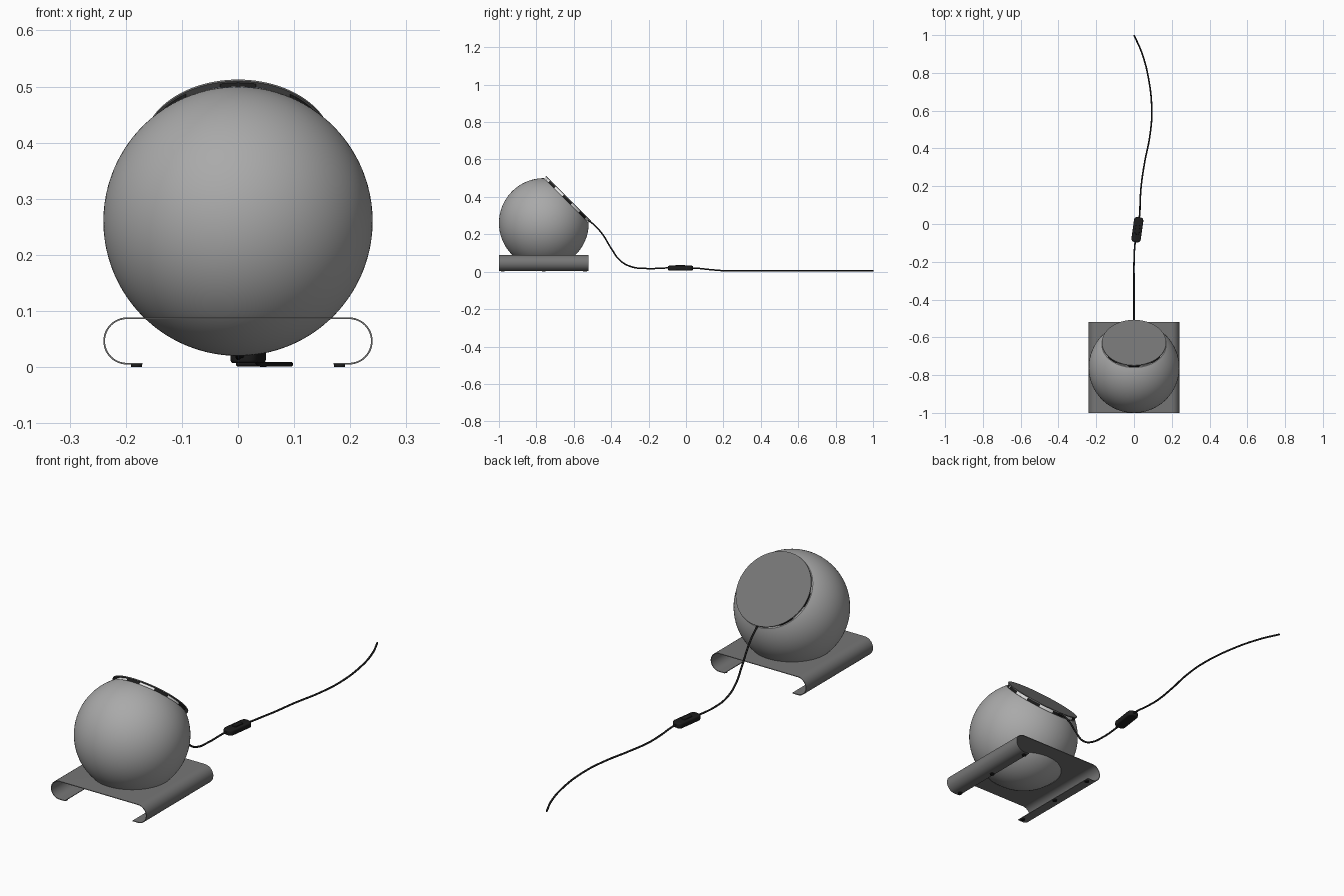
import bpy, bmesh, math
from mathutils import Vector, Matrix

if "Cube" in bpy.data.objects:
    bpy.data.objects.remove(bpy.data.objects["Cube"])


def material(name, v):
    m = bpy.data.materials.new(name)
    m.diffuse_color = (v, v, v, 1)
    m.use_nodes = True
    m.node_tree.nodes["Principled BSDF"].inputs["Base Color"].default_value = m.diffuse_color
    return m


LIGHT = material("light grey", 0.40)
GREY = material("mid grey", 0.18)
BLACK = material("black", 0.012)
WHITE = material("white", 0.95)

CENTRE = Vector((0, -0.76, 0.26))
TILT = Matrix.Translation(CENTRE) @ Matrix.Rotation(math.radians(-45), 4, 'X')


def finish(name, bm, mat, matrix=None, angle=35):
    bmesh.ops.remove_doubles(bm, verts=bm.verts, dist=1e-5)
    bmesh.ops.recalc_face_normals(bm, faces=bm.faces)
    me = bpy.data.meshes.new(name)
    if matrix:
        bm.transform(matrix)
    bm.to_mesh(me)
    bm.free()
    me.materials.append(mat)
    ob = bpy.data.objects.new(name, me)
    bpy.context.collection.objects.link(ob)
    smooth(ob, angle)
    return ob


def smooth(ob, angle=35):
    bpy.ops.object.select_all(action='DESELECT')
    ob.select_set(True)
    bpy.context.view_layer.objects.active = ob
    bpy.ops.object.shade_smooth_by_angle(angle=math.radians(angle))


def lathe(name, profile, mat, matrix=None, steps=96, sweep=math.tau, start=0):
    """Revolve (radius, height) points about z."""
    bm = bmesh.new()
    vs = [bm.verts.new((r * math.cos(start), r * math.sin(start), z)) for r, z in profile]
    es = [bm.edges.new(p) for p in zip(vs, vs[1:])]
    bmesh.ops.spin(bm, geom=vs + es, cent=(0, 0, 0), axis=(0, 0, 1),
                   angle=sweep, steps=steps)
    return finish(name, bm, mat, matrix)


def disc(name, r, z0, z1, mat, matrix=None, steps=96):
    return lathe(name, [(0, z0), (r, z0), (r, z1), (0, z1)], mat, matrix, steps)


# globe, cut at 45 degrees towards the back and top
R = 0.24
prof = [(R * math.sin(a), R * math.cos(a))
        for a in (math.radians(45 + 135 * i / 48) for i in range(49))]
prof[-1] = (0, -R)
lathe("globe_shell", [(0, 0.164), (0.163, 0.164), (0.163, 0.1697)] + prof, LIGHT, TILT)

# tilted back plate, pale inner disc and black spacers in the gap
disc("back_plate", 0.17, 0.183, 0.187, GREY, TILT)
disc("inner_disc", 0.158, 0.165, 0.1825, WHITE, TILT)
for i in range(8):
    a = math.tau * i / 8 + math.radians(90 - 11)
    lathe(f"spacer_{i + 1}", [(0.157, 0.166), (0.166, 0.166), (0.166, 0.183),
                              (0.157, 0.183), (0.157, 0.166)], BLACK, TILT,
          steps=8, sweep=math.radians(22), start=a)

# bent sheet base: flat top, curled sides, short lips below
half = [(0.198 + 0.042 * math.sin(a), 0.0465 + 0.042 * math.cos(a))
        for a in (math.pi * i / 24 for i in range(25))] + [(0.17, 0.0045)]
inner = [(0.198 + 0.039 * math.sin(a), 0.0465 + 0.039 * math.cos(a))
         for a in (math.pi * i / 24 for i in range(25))] + [(0.17, 0.0075)]
outline = half + inner[::-1]
outline += [(-x, z) for x, z in outline[::-1]]
bm = bmesh.new()
f = bm.faces.new([bm.verts.new((x, -1.0, z)) for x, z in outline])
ext = bmesh.ops.extrude_face_region(bm, geom=[f])
bmesh.ops.translate(bm, vec=(0, 0.48, 0),
                    verts=[v for v in ext["geom"] if isinstance(v, bmesh.types.BMVert)])
base = finish("bent_base", bm, GREY)

# round hole that the globe sits in
cutter = disc("hole_cutter", 0.167, 0.06, 0.12, GREY, Matrix.Translation((0, -0.76, 0)))
cutter.hide_render = True
mod = base.modifiers.new("hole", 'BOOLEAN')
mod.object = cutter
mod.operation = 'DIFFERENCE'
mod.solver = 'EXACT'
bpy.context.view_layer.objects.active = base
bpy.ops.object.modifier_apply(modifier="hole")
bpy.data.objects.remove(cutter)
smooth(base)

# small pads under the lips
for sx, side in ((-1, "left"), (1, "right")):
    for i, y in enumerate((-0.98, -0.76, -0.54)):
        disc(f"pad_{side}_{i + 1}", 0.01, 0, 0.0047, BLACK,
             Matrix.Translation((sx * 0.181, y, 0)), 24)

# power cable
path = [(0, -0.53, 0.277), (0, -0.505, 0.262), (0, -0.45, 0.205), (0, -0.40, 0.125),
        (0, -0.35, 0.058), (0, -0.29, 0.026), (0, -0.21, 0.017), (0.006, -0.1, 0.02),
        (0.018, -0.03, 0.02), (0.03, 0.05, 0.019), (0.033, 0.13, 0.011),
        (0.039, 0.21, 0.005), (0.057, 0.33, 0.005), (0.083, 0.46, 0.005),
        (0.094, 0.59, 0.005), (0.077, 0.77, 0.005), (0.04, 0.91, 0.005), (0, 1.0, 0.005)]
cu = bpy.data.curves.new("power_cable", 'CURVE')
cu.dimensions = '3D'
cu.bevel_depth = 0.0042
cu.bevel_resolution = 3
cu.use_fill_caps = True
sp = cu.splines.new('BEZIER')
sp.bezier_points.add(len(path) - 1)
for p, co in zip(sp.bezier_points, path):
    p.co = co
    p.handle_left_type = p.handle_right_type = 'AUTO'
cu.materials.append(BLACK)
cable = bpy.data.objects.new("power_cable", cu)
bpy.context.collection.objects.link(cable)
bpy.ops.object.select_all(action='DESELECT')
cable.select_set(True)
bpy.context.view_layer.objects.active = cable
bpy.ops.object.convert(target='MESH')
smooth(cable, 50)


# inline switch: rounded capsule body with a raised slider
def pill(name, w, l, z0, z1, corner, edge):
    bm = bmesh.new()
    bmesh.ops.create_cube(bm, size=1)
    bmesh.ops.scale(bm, vec=(w, l, z1 - z0), verts=bm.verts)
    up = [e for e in bm.edges if abs(e.verts[0].co.z - e.verts[1].co.z) > 1e-4]
    bmesh.ops.bevel(bm, geom=up, offset=corner, segments=6, profile=0.5, affect='EDGES')
    rim = [e for e in bm.edges if abs(e.verts[0].co.z - e.verts[1].co.z) < 1e-4]
    bmesh.ops.bevel(bm, geom=rim, offset=edge, segments=3, profile=0.5, affect='EDGES')
    m = Matrix.Translation((0.018, -0.03, (z0 + z1) / 2)) @ \
        Matrix.Rotation(math.radians(-8), 4, 'Z')
    return finish(name, bm, BLACK, m)


pill("switch_body", 0.05, 0.134, 0.007, 0.032, 0.018, 0.006)
pill("switch_slider", 0.024, 0.05, 0.03, 0.036, 0.008, 0.002)
